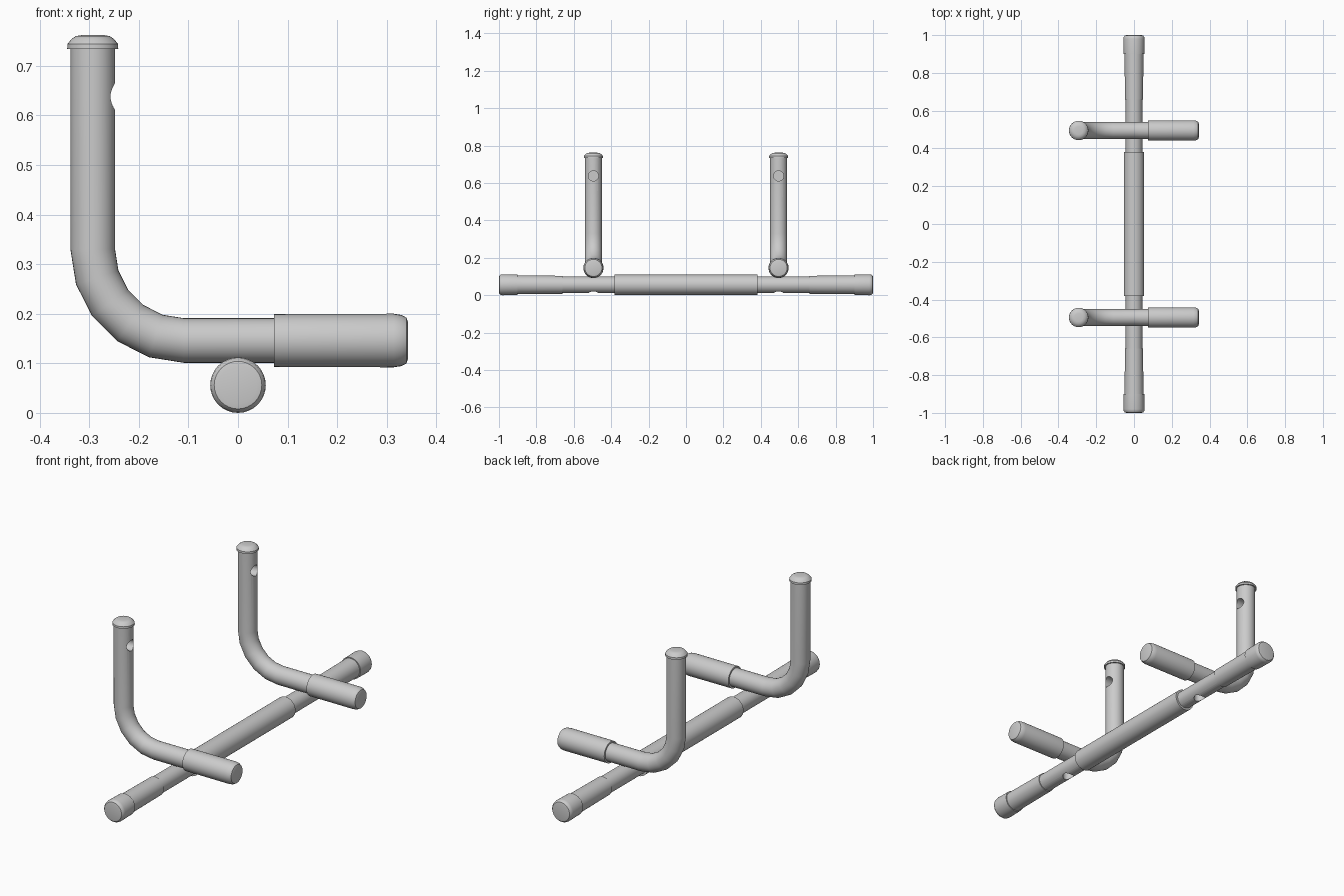
import bpy, bmesh, math
from mathutils import Vector

if "Cube" in bpy.data.objects:
    bpy.data.objects.remove(bpy.data.objects["Cube"])

SIDES = 32
Y = Vector((0, 1, 0))
BAR_Z, ARM_Z, POST_X, ARM_Y = 0.056, 0.146, -0.293, 0.495


def sweep(name, stations):
    """Skin circular rings given as (centre, direction, radius); ends are closed."""
    bm = bmesh.new()
    rings = []
    for c, d, r in stations:
        d = Vector(d).normalized()
        u = Vector((1, 0, 0)) if abs(d.y) > 0.9 else Y
        v = d.cross(u)
        rings.append([bm.verts.new(Vector(c) + r * (math.cos(a) * u + math.sin(a) * v))
                      for a in (2 * math.pi * i / SIDES for i in range(SIDES))])
    for a, b in zip(rings, rings[1:]):
        for i in range(SIDES):
            j = (i + 1) % SIDES
            bm.faces.new((a[i], a[j], b[j], b[i]))
    bm.faces.new(rings[0])
    bm.faces.new(rings[-1])
    bmesh.ops.recalc_face_normals(bm, faces=bm.faces)
    me = bpy.data.meshes.new(name)
    bm.to_mesh(me)
    bm.free()
    ob = bpy.data.objects.new(name, me)
    bpy.context.collection.objects.link(ob)
    return ob


def lathe(name, origin, axis, profile):
    """Profile is a list of (distance along axis, radius)."""
    o, d = Vector(origin), Vector(axis)
    return sweep(name, [(o + d * t, d, r) for t, r in profile])


def select(ob):
    bpy.ops.object.select_all(action='DESELECT')
    ob.select_set(True)
    bpy.context.view_layer.objects.active = ob


def smooth(ob):
    select(ob)
    bpy.ops.object.shade_smooth_by_angle(angle=math.radians(35))


def drill(ob, origin, axis, radius, depth):
    """Cut a blind bolt hole."""
    cutter = lathe("hole_cutter", origin, axis, [(0, radius), (depth, radius)])
    cutter.hide_render = True
    mod = ob.modifiers.new("bolt_hole", 'BOOLEAN')
    mod.operation, mod.solver, mod.object = 'DIFFERENCE', 'EXACT', cutter
    select(ob)
    bpy.ops.object.modifier_apply(modifier=mod.name)
    bpy.data.objects.remove(cutter)


# long cross bar with bolt holes underneath
bar = lathe("cross_bar", (0, 0, BAR_Z), Y, [(-0.98, 0.044), (0.98, 0.044)])
for s in (-1, 1):
    drill(bar, (0, s * ARM_Y, -0.02), (0, 0, 1), 0.027, 0.08)
smooth(bar)

# centre grip
smooth(lathe("centre_grip", (0, 0, BAR_Z), Y,
             [(-0.382, 0.046), (-0.382, 0.054), (0.382, 0.054), (0.382, 0.046)]))

# bent arm path: post down, five-step bend, then forward
R = 0.184
path = [((POST_X, 0, 0.745), (0, 0, -1))]
for i in range(6):
    a = math.radians(18 * i)
    path.append(((POST_X + R - R * math.cos(a), 0, ARM_Z + R - R * math.sin(a)),
                 (math.sin(a), 0, -math.cos(a))))
path.append(((0.32, 0, ARM_Z), (1, 0, 0)))

for side, s in (("left", -1), ("right", 1)):
    y = s * ARM_Y

    # bar end grip and rounded end cap
    smooth(lathe(side + "_outer_grip", (0, 0, BAR_Z), Y * s,
                 [(0.66, 0.044), (0.66, 0.048), (0.91, 0.050), (0.91, 0.044)]))
    smooth(lathe(side + "_bar_cap", (0, 0, BAR_Z), Y * s,
                 [(0.90, 0.048), (0.90, 0.0545), (0.98, 0.056), (0.991, 0.054),
                  (0.998, 0.048), (1.0, 0.038)]))

    # bent arm with a bolt hole near the top of the post
    arm = sweep(side + "_arm", [((p[0], y, p[2]), d, 0.045) for p, d in path])
    drill(arm, (POST_X + 0.08, y, 0.638), (-1, 0, 0), 0.027, 0.08)
    smooth(arm)

    # handle grip on the forward end
    smooth(lathe(side + "_handle_grip", (0, y, ARM_Z), (1, 0, 0),
                 [(0.073, 0.044), (0.073, 0.0535), (0.314, 0.054), (0.330, 0.0515),
                  (0.340, 0.046), (0.343, 0.036)]))

    # domed cap on the post
    smooth(lathe(side + "_post_cap", (POST_X, y, 0), (0, 0, 1),
                 [(0.734, 0.044), (0.734, 0.0515), (0.744, 0.051), (0.754, 0.043),
                  (0.760, 0.034), (0.762, 0.022)]))
